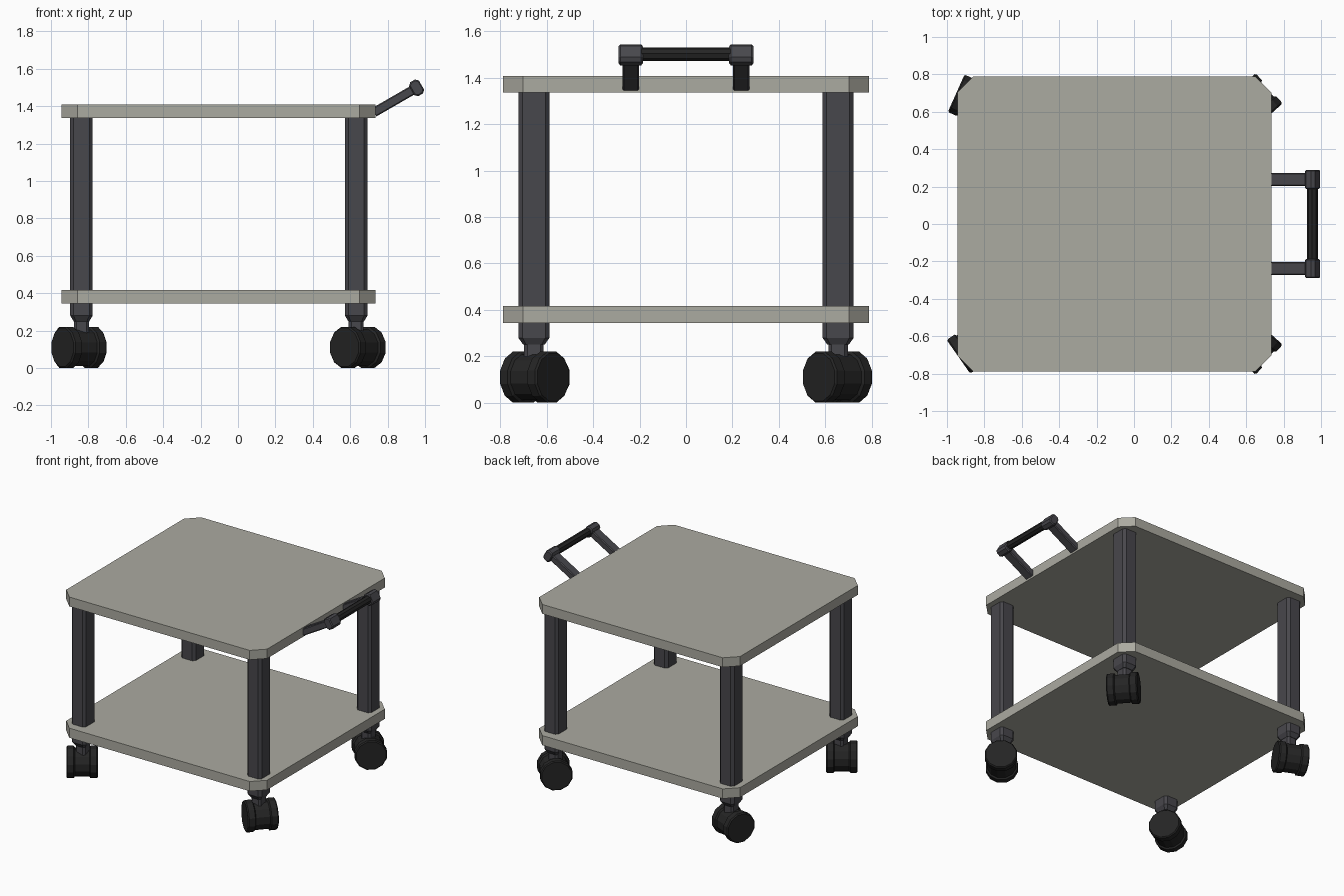
import bpy, bmesh, math
from mathutils import Matrix, Vector

if "Cube" in bpy.data.objects:
    bpy.data.objects.remove(bpy.data.objects["Cube"])


def material(name, rgb):
    m = bpy.data.materials.new(name)
    m.diffuse_color = (*rgb, 1)
    m.use_nodes = True
    m.node_tree.nodes["Principled BSDF"].inputs["Base Color"].default_value = m.diffuse_color
    return m


GREY = material("warm grey board", (0.41, 0.405, 0.355))
STEEL = material("dark steel", (0.064, 0.063, 0.072))
RUBBER = material("black rubber", (0.018, 0.018, 0.018))


def loft(name, rings, mat, matrix=Matrix()):
    """Skin a stack of equal-length point rings and cap both ends."""
    bm = bmesh.new()
    loops = [[bm.verts.new(matrix @ Vector(p)) for p in r] for r in rings]
    n = len(loops[0])
    for a, b in zip(loops, loops[1:]):
        for i in range(n):
            j = (i + 1) % n
            bm.faces.new((a[i], a[j], b[j], b[i]))
    bm.faces.new(loops[0][::-1])
    bm.faces.new(loops[-1])
    bmesh.ops.recalc_face_normals(bm, faces=bm.faces)
    mesh = bpy.data.meshes.new(name)
    bm.to_mesh(mesh)
    bm.free()
    mesh.materials.append(mat)
    ob = bpy.data.objects.new(name, mesh)
    bpy.context.collection.objects.link(ob)
    return ob


def cut_rect(hx, hy, c, z):
    """Rectangle with cut corners at height z."""
    return [(hx, -hy + c, z), (hx, hy - c, z), (hx - c, hy, z), (-hx + c, hy, z),
            (-hx, hy - c, z), (-hx, -hy + c, z), (-hx + c, -hy, z), (hx - c, -hy, z)]


def circle(r, z, n):
    return [(r * math.cos(math.tau * (i + .5) / n),
             r * math.sin(math.tau * (i + .5) / n), z) for i in range(n)]


# Shelves
for name, z0, z1 in (("lower_shelf", .344, .417), ("upper_shelf", 1.337, 1.408)):
    loft(name, [cut_rect(.8395, .788, .085, z) for z in (z0, z1)], GREY,
         Matrix.Translation((-.1045, 0, 0)))

# Posts with caster stems, and twin-wheel casters swivelled individually
corners = (("front_left", -.837, -.655, -.85, -.648, 215),
           ("back_left", -.837, .655, -.852, .655, 156),
           ("front_right", .632, -.655, .641, -.652, 48),
           ("back_right", .632, .655, .641, .652, -48))
for name, x, y, cx, cy, angle in corners:
    place = Matrix.Translation((x, y, 0))
    loft(name + "_post", [cut_rect(.06, .067, .018, 1.34), cut_rect(.06, .067, .018, .28),
                          cut_rect(.042, .046, .013, .25)], STEEL, place)
    loft(name + "_stem", [cut_rect(.04, .042, .014, .255),
                          cut_rect(.04, .042, .014, .17)], STEEL, place)
    axle = (Matrix.Translation((cx, cy, .1105)) @ Matrix.Rotation(math.radians(angle), 4, 'Z')
            @ Matrix.Rotation(math.pi / 2, 4, 'Y'))
    half = [(.108, .106), (.1, .1135), (.058, .1135), (.05, .102)]
    profile = [(-t, r) for t, r in half] + half[::-1]
    loft(name + "_caster", [circle(r, t, 12) for t, r in profile], RUBBER, axle)

# Push handle: two sloping arms, corner blocks and a grip
tilt = Matrix.Rotation(math.radians(-30), 4, 'Y')
for name, s in (("front", -1), ("back", 1)):
    hub = Matrix.Translation((.955, s * .238, 1.498)) @ tilt
    along = Matrix.Rotation(math.pi / 2, 4, 'Y')
    loft(name + "_handle_arm", [cut_rect(.025, .036, .006, t) for t in (-.262, 0)],
         STEEL, hub @ along)
    across = Matrix.Rotation(math.pi / 2, 4, 'X')
    loft(name + "_handle_block", [cut_rect(.024, .036, .012, -.052), cut_rect(.03, .043, .015, -.045),
                                  cut_rect(.03, .043, .015, .045), cut_rect(.024, .036, .012, .052)],
         STEEL, hub @ across)
loft("handle_grip", [circle(.029, t, 8) for t in (-.2, .2)], RUBBER,
     Matrix.Translation((.955, 0, 1.501)) @ tilt @ Matrix.Rotation(math.pi / 2, 4, 'X'))
